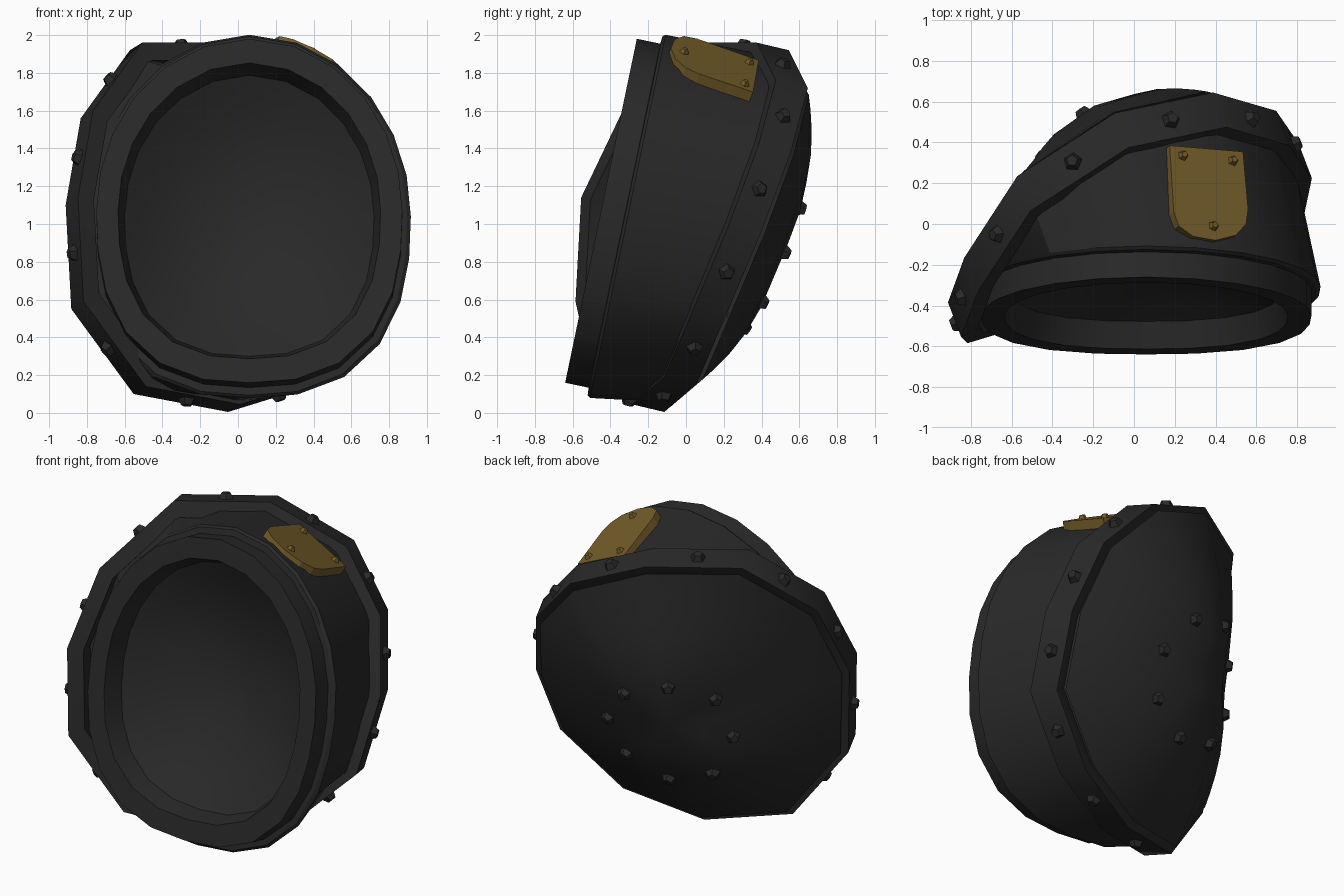
import bpy, bmesh, math
from mathutils import Vector, Matrix
from mathutils.bvhtree import BVHTree

if "Cube" in bpy.data.objects:
    bpy.data.objects.remove(bpy.data.objects["Cube"])


def material(name, rgb):
    m = bpy.data.materials.new(name)
    m.diffuse_color = (*rgb, 1)
    m.use_nodes = True
    m.node_tree.nodes["Principled BSDF"].inputs["Base Color"].default_value = m.diffuse_color
    return m


IRON = material("dark iron", (0.022, 0.022, 0.022))
BRASS = material("brass", (0.172, 0.108, 0.022))


def add_object(name, bm, mat, angle=None):
    bmesh.ops.recalc_face_normals(bm, faces=bm.faces)
    mesh = bpy.data.meshes.new(name)
    bm.to_mesh(mesh)
    bm.free()
    mesh.materials.append(mat)
    ob = bpy.data.objects.new(name, mesh)
    bpy.context.collection.objects.link(ob)
    if angle:
        bpy.ops.object.select_all(action='DESELECT')
        ob.select_set(True)
        bpy.context.view_layer.objects.active = ob
        bpy.ops.object.shade_smooth_by_angle(angle=math.radians(angle))
    return ob


def loft(loops, tip=None, closed=False):
    """Skin equal-length loops; optionally end in a tip or join last to first."""
    bm = bmesh.new()
    rows = [[bm.verts.new(p) for p in loop] for loop in loops]
    n = len(rows[0])
    pairs = list(zip(rows, rows[1:]))
    if closed:
        pairs.append((rows[-1], rows[0]))
    for a, b in pairs:
        for i in range(n):
            j = (i + 1) % n
            bm.faces.new((a[i], a[j], b[j], b[i]))
    if tip is not None:
        t = bm.verts.new(tip)
        for i in range(n):
            bm.faces.new((rows[-1][i], rows[-1][(i + 1) % n], t))
    bm.normal_update()
    return bm


def add_rivets(name, spots, radius, height, mat):
    """Five-sided studs with a narrower top, one per (point, normal)."""
    bm = bmesh.new()
    for p, nrm in spots:
        rot = Vector(nrm).to_track_quat('Z', 'Y').to_matrix().to_4x4()
        mx = Matrix.Translation(Vector(p) + Vector(nrm) * height * 0.35) @ rot
        bmesh.ops.create_cone(bm, cap_ends=True, segments=5, radius1=radius,
                              radius2=radius * 0.55, depth=height * 1.3, matrix=mx)
    return add_object(name, bm, mat)


# Twelve-sided rear rim, curved in depth: corner points at mid band
RIM = [Vector(p) for p in (
    (-.06, .46, 1.94), (.42, .56, 1.74), (.73, .47, 1.40), (.84, .31, .97),
    (.80, .12, .52), (.45, -.03, .17), (-.02, -.20, .025), (-.52, -.40, .12),
    (-.85, -.50, .57), (-.88, -.47, 1.12), (-.80, -.25, 1.58), (-.54, .15, 1.94))]
BAND = Vector((-.065, .17, -.04))
AXIS = Vector((-.36, .9, -.23)).normalized()
MID = sum(RIM, Vector()) / 12


def rim_loop(along, scale):
    c = MID + BAND * along
    return [c + (p - MID) * scale for p in RIM]


add_object("rear_rim", loft([rim_loop(-.5, .9), rim_loop(-.5, 1), rim_loop(.5, 1),
                             rim_loop(.5, .95), rim_loop(.4, .9)], closed=True), IRON, 50)

# Shallow dome closing the rear, flatter towards the upper left
dome_mid = MID + BAND * .5
BULGE = .42


def dome_loop(s):
    loop = []
    for p in RIM:
        d = p - MID
        flat = .55 * s * s * max(0, (d.z - d.x) / 1.4)
        loop.append(dome_mid + d * s + AXIS * BULGE * (1 - s * s) * (1 - flat))
    return loop


apex = dome_mid + AXIS * BULGE
dome = loft([dome_loop(s) for s in (.96, .87, .75, .6, .42, .2)], apex)
dome_tree = BVHTree.FromBMesh(dome)
add_object("rear_dome", dome, IRON, 45)

# Front opening: egg-shaped loops in a plane leaning back
UP = Vector((0, .204, .979))
BACK = Vector((0, .979, -.204))
FRONT = Vector((.06, -.45, 1.07))


def egg(a, b, depth):
    loop = []
    for k in range(24):
        t = math.radians(90 - 15 * k)
        c, s = math.cos(t), math.sin(t)
        n = 2.5 if s < 0 else 2.0
        r = (abs(c / a) ** n + abs(s / b) ** n) ** (-1 / n)
        loop.append(FRONT + Vector((c * r, 0, 0)) + UP * s * r + BACK * depth)
    return loop


add_object("front_ring", loft([egg(.66, .76, .13), egg(.695, .80, 0), egg(.81, .93, 0),
                               egg(.81, .93, .14)]), IRON, 25)

# Body between the flange and the rim
rear = rim_loop(.4, .95)
rear24 = [q for i in range(12) for q in (rear[i], (rear[i] + rear[(i + 1) % 12]) / 2)]
add_object("body", loft([egg(.79, .91, .125), egg(.835, .97, .13), egg(.855, .982, .145),
                         rear24]), IRON, 30)

# Shallow dish inside the opening
start = egg(.66, .76, .13)
centre = sum(start, Vector()) / 24
dish = [[centre + (p - centre) * s + BACK * .25 * (1 - s * s) for p in start]
        for s in (1, .85, .68, .5, .3, .12)]
add_object("inner_dish", loft(dish, centre + BACK * .25), IRON, 60)

# Rivets on each rim side
spots = []
for i in range(12):
    a, b = RIM[i], RIM[(i + 1) % 12]
    p = (a + b) / 2
    nrm = (b - a).cross(BAND).normalized()
    spots.append((p, nrm if nrm.dot(p - MID) > 0 else -nrm))
add_rivets("rim_rivets", spots, .052, .035, IRON)

# Circle of rivets on the dome
e1 = AXIS.cross(Vector((0, 0, 1))).normalized()
e2 = e1.cross(AXIS)
spots = []
for i in range(8):
    t = math.radians(94 + 45 * i)
    o = Vector((-.17, .42, .81)) + (e1 * math.cos(t) + e2 * math.sin(t)) * .38 + AXIS
    hit, nrm, _, _ = dome_tree.ray_cast(o, -AXIS)
    if hit:
        spots.append((hit, nrm if nrm.dot(AXIS) > 0 else -nrm))
add_rivets("dome_rivets", spots, .05, .035, IRON)

# Brass tongue-shaped plate on top
TILT = Vector((.5, .38, 1)).normalized()


def on_plate(x, y):
    return Vector((x, y, 2.02 - .5 * (x - .2) - .38 * (y + .05)))


outline = [(.175, .385), (.195, .06), (.22, -.01), (.29, -.06), (.40, -.08),
           (.50, -.055), (.55, .0), (.56, .07), (.535, .355)]
bm = bmesh.new()
top = [bm.verts.new(on_plate(x, y)) for x, y in outline]
low = [bm.verts.new(v.co - TILT * .06) for v in top]
bm.faces.new(top)
bm.faces.new(low[::-1])
for i in range(len(top)):
    j = (i + 1) % len(top)
    bm.faces.new((top[i], low[i], low[j], top[j]))
add_object("brass_plate", bm, BRASS)
add_rivets("plate_rivets", [(on_plate(x, y), TILT) for x, y in
                            ((.24, .335), (.485, .31), (.39, -.01))], .03, .022, BRASS)
